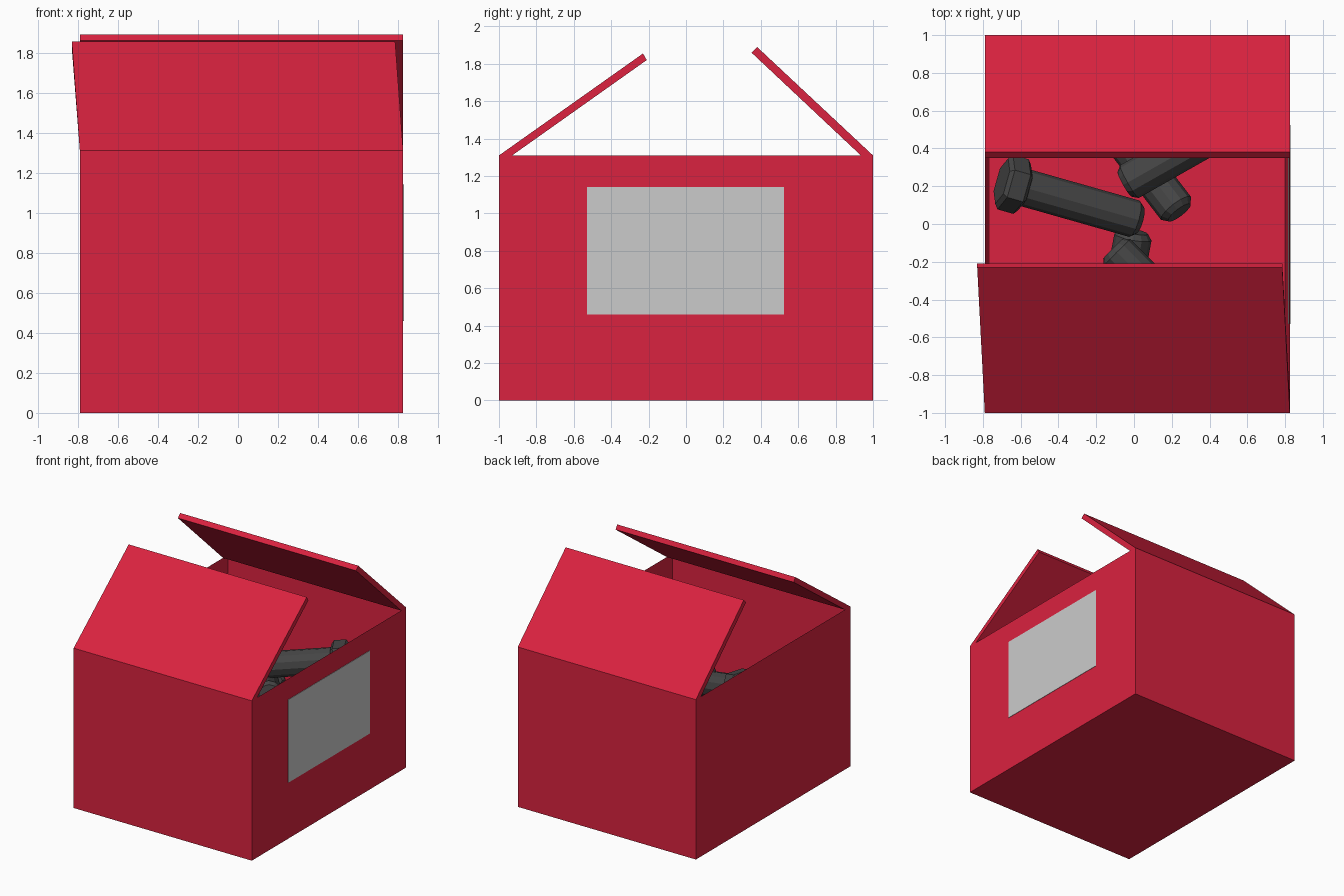
import bpy, bmesh, math
from mathutils import Vector, Matrix

if "Cube" in bpy.data.objects:
    bpy.data.objects.remove(bpy.data.objects["Cube"])


def material(name, rgb):
    m = bpy.data.materials.new(name)
    m.diffuse_color = (*rgb, 1)
    m.use_nodes = True
    m.node_tree.nodes["Principled BSDF"].inputs["Base Color"].default_value = m.diffuse_color
    return m


RED = material("red_card", (0.70, 0.016, 0.05))
DARK = material("dark_steel", (0.06, 0.06, 0.06))
X0, X1, TOP, WALL = -0.79, 0.825, 1.31, 0.035


def finish(bm, name, mat=None):
    bmesh.ops.recalc_face_normals(bm, faces=bm.faces)
    mesh = bpy.data.meshes.new(name)
    bm.to_mesh(mesh)
    bm.free()
    obj = bpy.data.objects.new(name, mesh)
    bpy.context.collection.objects.link(obj)
    if mat:
        mesh.materials.append(mat)
    return obj


def block(bm, lo, hi):
    lo, hi = Vector(lo), Vector(hi)
    mat = Matrix.Translation((lo + hi) / 2) @ Matrix.Diagonal((*(hi - lo), 1))
    bmesh.ops.create_cube(bm, size=1, matrix=mat)


# open carton: inset the top and push it down to form the inside
bm = bmesh.new()
block(bm, (X0, -1, 0), (X1, 1, TOP))
top = max(bm.faces, key=lambda f: f.calc_center_median().z)
bmesh.ops.inset_region(bm, faces=[top], thickness=WALL)
bmesh.ops.translate(bm, verts=top.verts, vec=(0, 0, WALL - TOP))
finish(bm, "box_body", RED)


# half-open flaps: a y-z profile swept across x, with a sideways skew at the tip
def flap(name, profile, skew):
    bm = bmesh.new()
    ends = []
    for x in (X0, X1):
        ends.append([bm.verts.new((x + (skew if i in (1, 2) else 0), y, z))
                     for i, (y, z) in enumerate(profile)])
    a, b = ends
    bm.faces.new(a)
    bm.faces.new(b[::-1])
    for i in range(4):
        j = (i + 1) % 4
        bm.faces.new((a[i], a[j], b[j], b[i]))
    finish(bm, name, RED)


flap("front_flap", [(-1, TOP), (-0.23, 1.855), (-0.21, 1.82), (-0.93, TOP)], -0.04)
flap("back_flap", [(1, TOP), (0.38, 1.89), (0.35, 1.86), (0.935, TOP)], 0)

# blank label on the right side
bm = bmesh.new()
block(bm, (X1 - 0.01, -0.53, 0.46), (X1 + 0.003, 0.525, 1.14))
finish(bm, "side_label")


# bolts: stacked rings along z (sides, radius, height), aimed from head to tip
def prism(bm, sides, rings):
    loops = [[bm.verts.new((r * math.cos(math.tau * i / sides),
                            r * math.sin(math.tau * i / sides), z))
              for i in range(sides)] for r, z in rings]
    bm.faces.new(loops[0][::-1])
    bm.faces.new(loops[-1])
    for a, b in zip(loops, loops[1:]):
        for i in range(sides):
            j = (i + 1) % sides
            bm.faces.new((a[i], a[j], b[j], b[i]))


def bolt(name, head, tip):
    head, tip = Vector(head), Vector(tip)
    axis = tip - head
    n = axis.length
    bm = bmesh.new()
    prism(bm, 6, [(0.125, -0.065), (0.15, -0.045), (0.15, 0.045), (0.125, 0.065)])
    prism(bm, 12, [(0.1, 0.06), (0.1, n - 0.03), (0.075, n)])
    obj = finish(bm, name, DARK)
    obj.rotation_mode = 'QUATERNION'
    obj.rotation_quaternion = axis.to_track_quat('Z', 'Y')
    obj.location = head


BOLTS = [
    ((-0.64, 0.21, 1.06), (0.03, 0.02, 0.88)),
    ((0.55, 0.55, 0.98), (-0.05, 0.21, 0.90)),
    ((-0.16, 0.58, 0.62), (0.24, 0.06, 0.80)),
    ((-0.12, -0.68, 0.50), (0.00, -0.04, 0.62)),
    ((0.36, -0.60, 0.82), (-0.11, -0.13, 0.80)),
]
for i, (head, tip) in enumerate(BOLTS, 1):
    bolt(f"bolt_{i}", head, tip)
